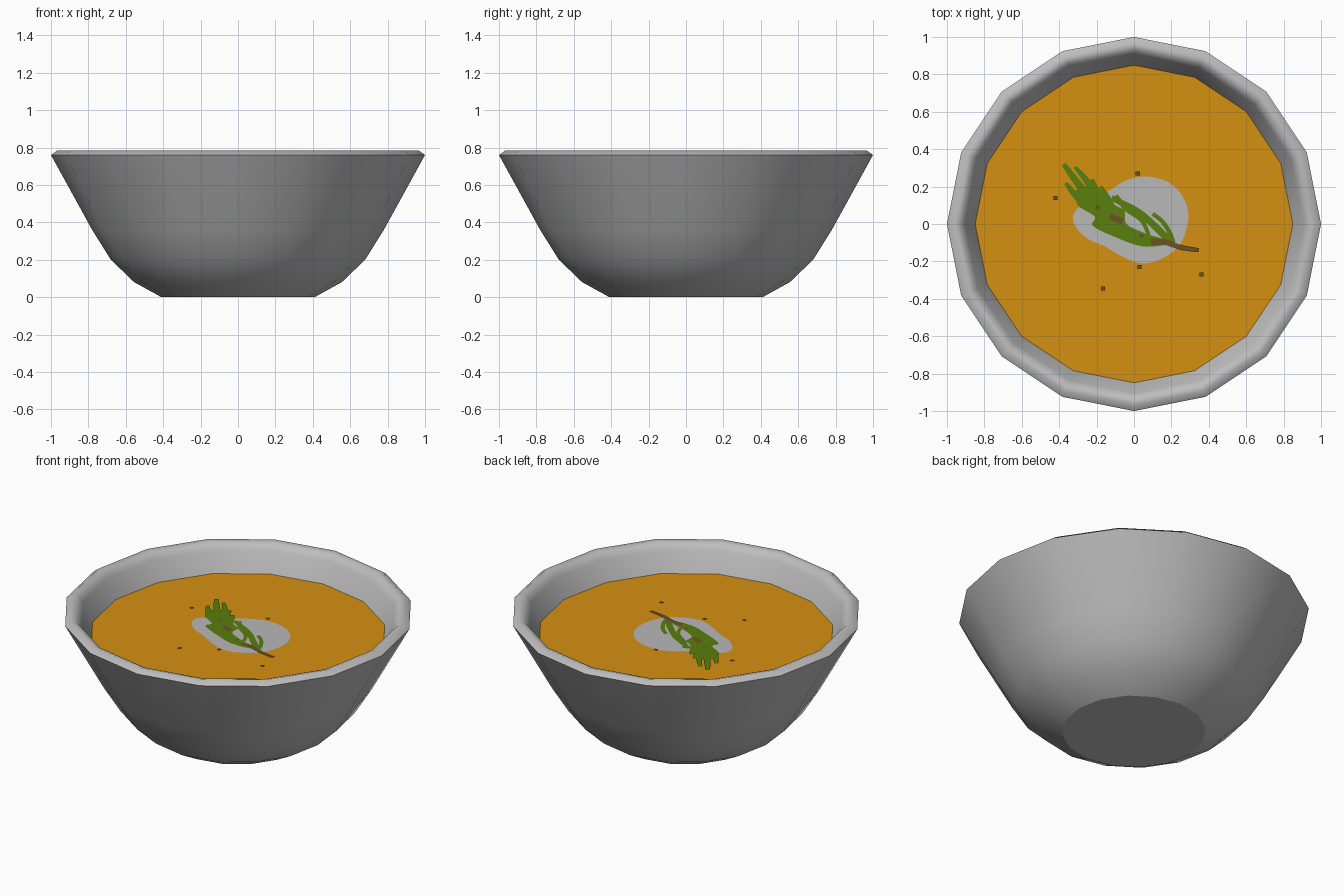
import bpy, bmesh, math
from mathutils import Vector

if "Cube" in bpy.data.objects:
    bpy.data.objects.remove(bpy.data.objects["Cube"])

SOUP_Z = 0.62


def material(name, rgb):
    m = bpy.data.materials.new(name)
    m.diffuse_color = (*rgb, 1)
    m.use_nodes = True
    m.node_tree.nodes["Principled BSDF"].inputs["Base Color"].default_value = m.diffuse_color
    return m


GREY = material("grey_ceramic", (0.51, 0.51, 0.51))
ORANGE = material("orange_soup", (0.66, 0.28, 0.005))
CREAM = material("pale_cream", (0.48, 0.48, 0.48))
GREEN = material("herb_green", (0.1, 0.21, 0.004))
BROWN = material("stem_brown", (0.15, 0.085, 0.018))


def finish(bm, name, mat):
    me = bpy.data.meshes.new(name)
    bm.to_mesh(me)
    bm.free()
    me.materials.append(mat)
    ob = bpy.data.objects.new(name, me)
    bpy.context.collection.objects.link(ob)
    return ob


def smooth_path(pts, cyclic=False, steps=5):
    """Catmull-Rom curve through 2D points."""
    p = [Vector(q) for q in pts]
    n = len(p)
    at = (lambda i: p[i % n]) if cyclic else (lambda i: p[max(0, min(n - 1, i))])
    out = []
    for i in range(n if cyclic else n - 1):
        a, b, c, d = at(i - 1), at(i), at(i + 1), at(i + 2)
        for s in range(steps):
            t = s / steps
            out.append(0.5 * (2 * b + (c - a) * t + (2 * a - 5 * b + 4 * c - d) * t * t
                              + (3 * b - a - 3 * c + d) * t ** 3))
    if not cyclic:
        out.append(p[-1])
    return out


def add_face(bm, pts, z):
    f = bm.faces.new([bm.verts.new((q[0], q[1], z)) for q in pts])
    f.normal_update()
    if f.normal.z < 0:
        f.normal_flip()


def add_stroke(bm, pts, w0, w1, z):
    """Flat ribbon along a curve, width going from w0 to w1."""
    c = smooth_path(pts)
    sides = []
    for i, q in enumerate(c):
        d = (c[min(i + 1, len(c) - 1)] - c[max(i - 1, 0)]).normalized()
        w = (w0 + (w1 - w0) * i / (len(c) - 1)) / 2
        nrm = Vector((-d.y, d.x)) * w
        sides.append((q + nrm, q - nrm))
    for (a, b), (e, f) in zip(sides, sides[1:]):
        add_face(bm, [a, b, f, e], z)


# Bowl: 16-sided lathe with a flat base and a bevelled rim
PROFILE = [(0.41, 0), (0.555, 0.08), (0.68, 0.2), (0.78, 0.36), (1.0, 0.76),
           (0.965, 0.785), (0.93, 0.775), (0.905, 0.74), (0.84, 0.6)]
SHARP_RINGS = (0, 4)
SIDES = 16
bm = bmesh.new()
rings = [[bm.verts.new((r * math.cos(2 * math.pi * k / SIDES),
                        r * math.sin(2 * math.pi * k / SIDES), z))
          for k in range(SIDES)] for r, z in PROFILE]
for lo, hi in zip(rings, rings[1:]):
    for k in range(SIDES):
        j = (k + 1) % SIDES
        bm.faces.new([lo[k], lo[j], hi[j], hi[k]]).smooth = True
bm.faces.new(rings[0][::-1])
for i in SHARP_RINGS:
    for k in range(SIDES):
        bm.edges.get([rings[i][k], rings[i][(k + 1) % SIDES]]).smooth = False
finish(bm, "bowl", GREY)

# Soup surface
bm = bmesh.new()
add_face(bm, [(0.849 * math.cos(2 * math.pi * k / SIDES),
               0.849 * math.sin(2 * math.pi * k / SIDES)) for k in range(SIDES)], SOUP_Z)
finish(bm, "soup", ORANGE)

# Cream pool
bm = bmesh.new()
add_face(bm, smooth_path([(0.06, 0.255), (0.19, 0.22), (0.27, 0.13), (0.29, 0.02),
                          (0.245, -0.11), (0.15, -0.185), (0.04, -0.21), (-0.07, -0.17),
                          (-0.155, -0.12), (-0.245, -0.08), (-0.315, -0.01), (-0.32, 0.06),
                          (-0.235, 0.13), (-0.13, 0.18), (-0.05, 0.23)], True), SOUP_Z + 0.003)
finish(bm, "cream", CREAM)

# Herb sprig: leaf body, leaf tips and loose strands
bm = bmesh.new()
Z = SOUP_Z + 0.006
add_face(bm, smooth_path([(0.2, -0.1), (0.05, -0.12), (-0.1, -0.07), (-0.22, -0.01),
                          (-0.21, 0.04), (-0.3, 0.1), (-0.31, 0.18), (-0.24, 0.2),
                          (-0.16, 0.16), (-0.1, 0.1), (-0.05, 0.07), (-0.04, 0.0),
                          (0.06, -0.05)], True), Z)
for pts, w0, w1 in [
    ([(-0.24, 0.14), (-0.31, 0.23), (-0.375, 0.32)], 0.05, 0.025),
    ([(-0.2, 0.15), (-0.26, 0.24), (-0.315, 0.305)], 0.045, 0.02),
    ([(-0.18, 0.13), (-0.2, 0.18), (-0.225, 0.24)], 0.04, 0.02),
    ([(-0.13, 0.1), (-0.15, 0.15), (-0.18, 0.2)], 0.05, 0.02),
    ([(-0.25, 0.1), (-0.31, 0.15), (-0.365, 0.22)], 0.05, 0.02),
    ([(-0.12, 0.14), (-0.06, 0.11), (0.03, 0.06), (0.12, -0.02), (0.2, -0.1)], 0.03, 0.04),
    ([(-0.1, 0.15), (-0.04, 0.08), (0.04, 0.02), (0.08, -0.06)], 0.03, 0.02),
    ([(0.1, 0.055), (0.15, 0.015), (0.19, -0.045), (0.21, -0.1)], 0.022, 0.025),
]:
    add_stroke(bm, pts, w0, w1, Z)
finish(bm, "herb_leaves", GREEN)

# Stem, leaf spot and pepper specks
bm = bmesh.new()
Z = SOUP_Z + 0.009
add_stroke(bm, [(0.09, -0.095), (0.16, -0.095), (0.25, -0.125), (0.345, -0.14)], 0.035, 0.022, Z)
add_stroke(bm, [(-0.13, 0.045), (-0.09, 0.025), (-0.06, 0.015)], 0.03, 0.035, Z)
for x, y in [(0.02, 0.27), (-0.42, 0.14), (0.03, -0.23), (-0.165, -0.345), (0.36, -0.27),
             (-0.195, 0.09), (0.04, -0.065)]:
    add_face(bm, [(x - .011, y - .011), (x + .011, y - .011),
                  (x + .011, y + .011), (x - .011, y + .011)], Z)
finish(bm, "stem_and_pepper", BROWN)
